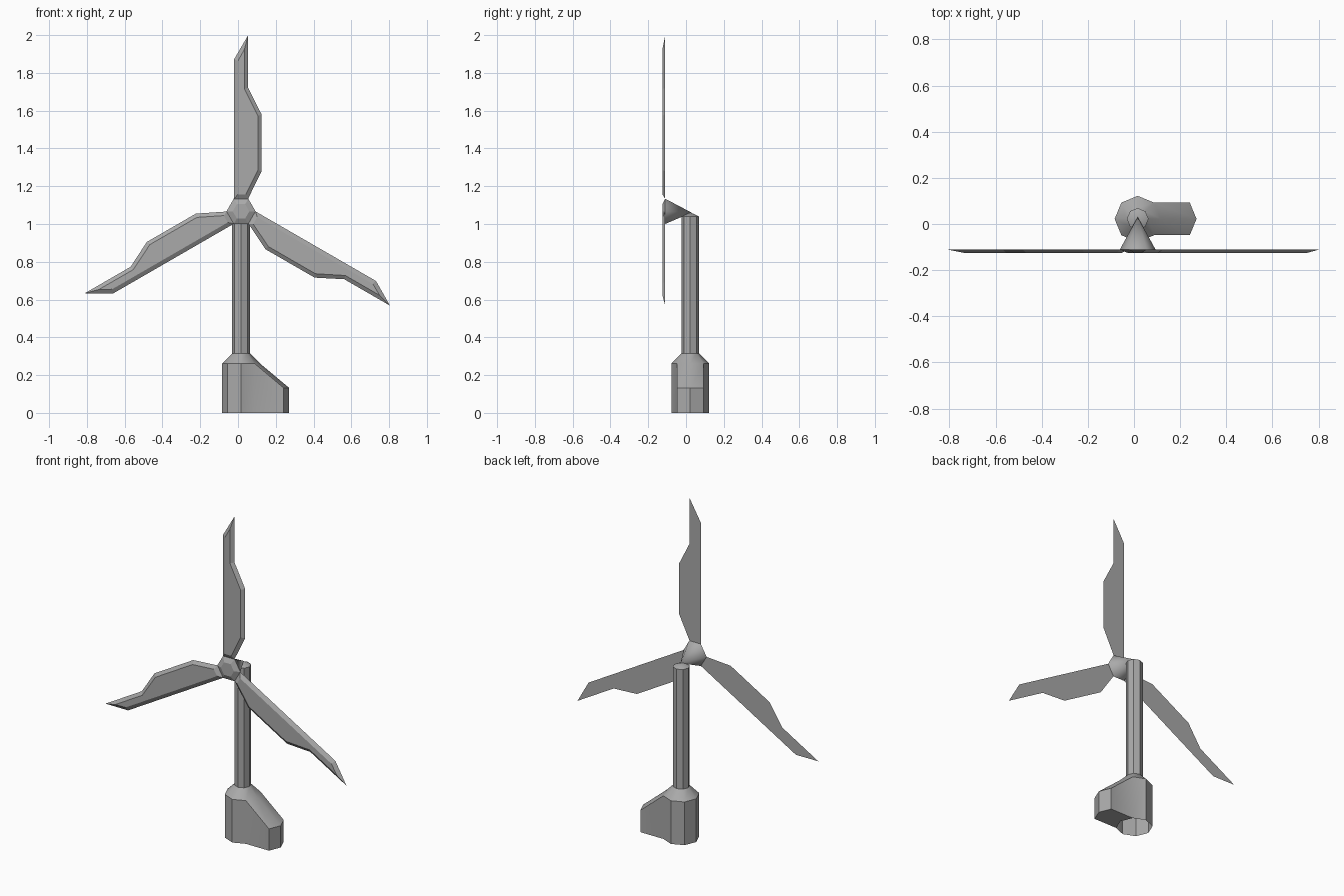
import bpy, bmesh, math
from mathutils import Matrix, Vector

old = bpy.data.objects.get("Cube")
if old:
    bpy.data.objects.remove(old, do_unlink=True)

grey = bpy.data.materials.new("plain grey")
grey.use_nodes = True
grey.diffuse_color = (0.4, 0.4, 0.4, 1)
grey.node_tree.nodes["Principled BSDF"].inputs["Base Color"].default_value = (0.4, 0.4, 0.4, 1)


def finish(name, bm, angle=None):
    """Turn a bmesh into a named object; angle gives the smoothing limit."""
    bmesh.ops.recalc_face_normals(bm, faces=bm.faces)
    mesh = bpy.data.meshes.new(name)
    bm.to_mesh(mesh)
    bm.free()
    mesh.materials.append(grey)
    obj = bpy.data.objects.new(name, mesh)
    bpy.context.collection.objects.link(obj)
    if angle:
        bpy.ops.object.select_all(action='DESELECT')
        obj.select_set(True)
        bpy.context.view_layer.objects.active = obj
        bpy.ops.object.shade_smooth_by_angle(angle=math.radians(angle))
    return obj


def bridge(bm, a, b):
    """Join two closed loops of vertices with quads."""
    n = len(a)
    return [bm.faces.new((a[i], a[(i + 1) % n], b[(i + 1) % n], b[i])) for i in range(n)]


def fan(bm, ring, tip):
    n = len(ring)
    for i in range(n):
        bm.faces.new((ring[i], ring[(i + 1) % n], tip))


# Tower: eight-sided base, taper, column and shallow pointed top
CX, CY = 0.016, 0.022
bm = bmesh.new()
rings = []
for radius, z in ((0.1, 0), (0.1, 0.262), (0.047, 0.315), (0.047, 1.04)):
    rings.append([bm.verts.new((CX + radius * math.cos(k * math.pi / 4),
                                CY + radius * math.sin(k * math.pi / 4), z))
                  for k in range(8)])
walls = [bridge(bm, a, b) for a, b in zip(rings, rings[1:])]
fan(bm, rings[-1], bm.verts.new((CX, CY, 1.062)))

# Sloping housing pulled out of the two base walls on the +x side
grown = bmesh.ops.extrude_face_region(bm, geom=[walls[0][0], walls[0][7]])
for v in grown["geom"]:
    if isinstance(v, bmesh.types.BMVert):
        v.co.x += 0.155
        if v.co.z > 0.1:
            v.co.z = 0.132
bmesh.ops.delete(bm, geom=[f for f in (walls[0][0], walls[0][7]) if f.is_valid],
                 context='FACES_ONLY')
finish("tower", bm, 40)

# Rotor hub: hexagonal cone behind, bevelled plate in front
HUB = Vector((CX, 0, 1.067))
BACK, FRONT = -0.11, -0.125


def hexagon(bm, radius, y):
    return [bm.verts.new(HUB + Vector((radius * math.cos(k * math.pi / 3), y,
                                       radius * math.sin(k * math.pi / 3))))
            for k in range(6)]


bm = bmesh.new()
fan(bm, hexagon(bm, 0.077, BACK), bm.verts.new((CX, 0.03, 1.06)))
finish("hub_cone", bm, 65)

bm = bmesh.new()
outer, inner = hexagon(bm, 0.077, BACK), hexagon(bm, 0.044, FRONT)
bridge(bm, outer, inner)
bm.faces.new(inner)
finish("hub_front", bm)

# Blades: flat back outline and inset front outline, repeated three times
outline = [(-0.022, 1.133), (0.053, 1.133), (0.125, 1.28), (0.125, 1.58),
           (0.054, 1.72), (0.054, 2.0), (-0.022, 1.87)]
inset = [(0, 1.157), (0.042, 1.157), (0.105, 1.285), (0.105, 1.573),
         (0.034, 1.715), (0.034, 1.925), (0, 1.864)]
for i, name in enumerate(("top_blade", "right_blade", "left_blade")):
    bm = bmesh.new()
    back = [bm.verts.new((x, BACK, z)) for x, z in outline]
    front = [bm.verts.new((x, FRONT, z)) for x, z in inset]
    bridge(bm, back, front)
    bm.faces.new(back)
    bm.faces.new(front)
    turn = Matrix.Rotation(-i * math.tau / 3, 3, 'Y')
    bmesh.ops.rotate(bm, verts=bm.verts, cent=HUB, matrix=turn)
    finish(name, bm)
